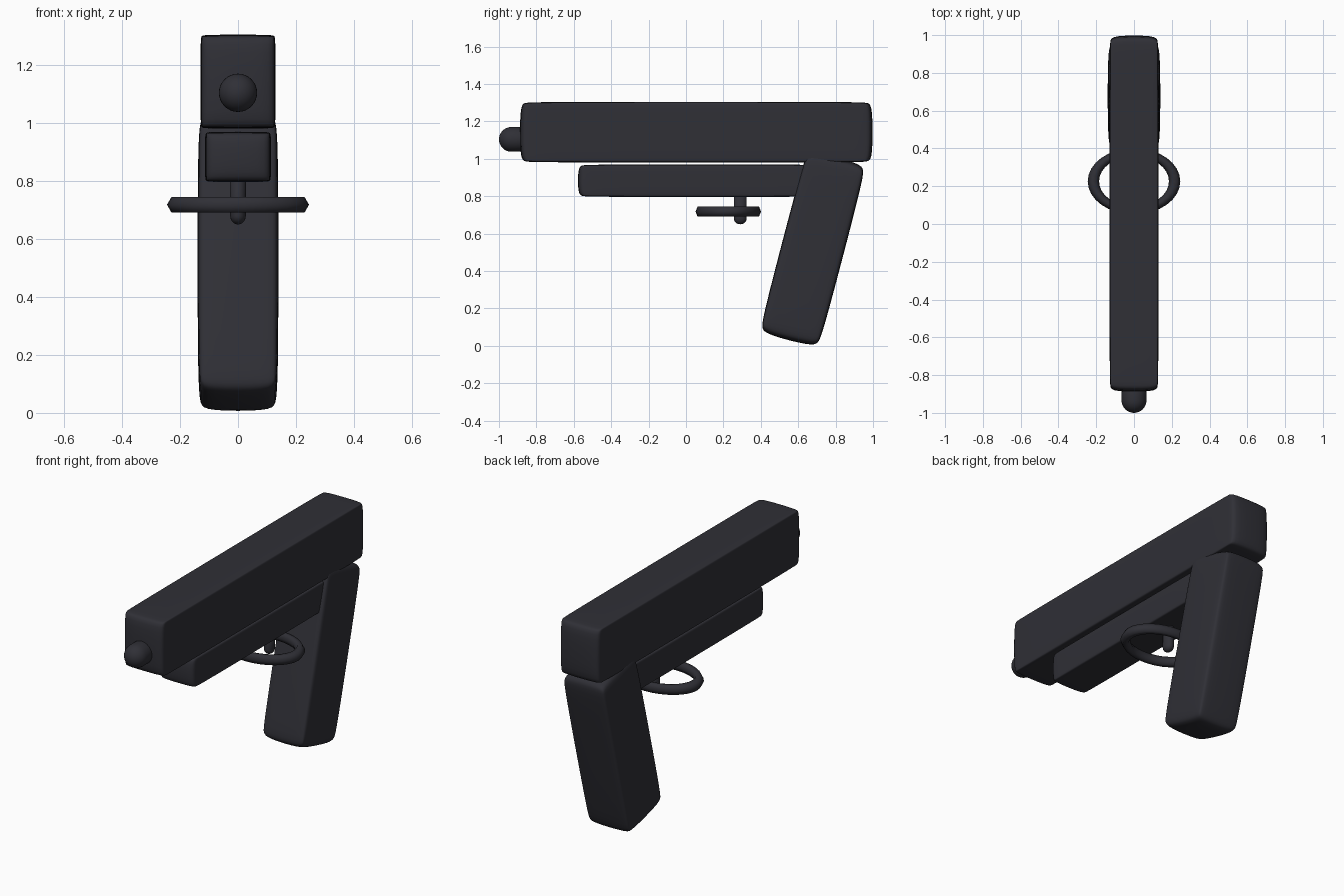
import bpy, bmesh, math
from mathutils import Matrix, Vector

if "Cube" in bpy.data.objects:
    bpy.data.objects.remove(bpy.data.objects["Cube"])

mat = bpy.data.materials.new("charcoal")
mat.diffuse_color = (0.029, 0.029, 0.037, 1)
mat.use_nodes = True
mat.node_tree.nodes["Principled BSDF"].inputs["Base Color"].default_value = mat.diffuse_color


def finish(name, bm):
    bmesh.ops.recalc_face_normals(bm, faces=bm.faces)
    me = bpy.data.meshes.new(name)
    bm.to_mesh(me)
    bm.free()
    me.materials.append(mat)
    for p in me.polygons:
        p.use_smooth = True
    ob = bpy.data.objects.new(name, me)
    bpy.context.collection.objects.link(ob)
    return ob


def soft_box(name, size, centre, bevel, tilt=0.0):
    """Unit cube bevelled, then stretched, so rounding follows the proportions."""
    bm = bmesh.new()
    bmesh.ops.create_cube(bm, size=1)
    bmesh.ops.bevel(bm, geom=bm.edges[:], offset=bevel, segments=2,
                    profile=0.5, affect='EDGES')
    m = (Matrix.Translation(centre) @ Matrix.Rotation(tilt, 4, 'X')
         @ Matrix.Diagonal((*size, 1)))
    bmesh.ops.transform(bm, matrix=m, verts=bm.verts)
    ob = finish(name, bm)
    sub = ob.modifiers.new("smooth", 'SUBSURF')
    sub.levels = sub.render_levels = 2
    return ob


def lathe_rod(name, radius, length, matrix, squash=(1, 1), steps=8, sides=32):
    """Round-ended rod along +z, dome tip at the origin."""
    bm = bmesh.new()
    pts = [(radius * math.sin(a), radius * (1 - math.cos(a)))
           for a in (i * math.pi / 2 / steps for i in range(steps + 1))]
    pts.append((radius, length))
    verts = [bm.verts.new((r, 0, z)) for r, z in pts]
    edges = [bm.edges.new(e) for e in zip(verts, verts[1:])]
    bmesh.ops.spin(bm, geom=verts + edges, cent=(0, 0, 0), axis=(0, 0, 1),
                   angle=math.tau, steps=sides)
    bmesh.ops.remove_doubles(bm, verts=bm.verts, dist=1e-5)
    bmesh.ops.holes_fill(bm, edges=[e for e in bm.edges if e.is_boundary], sides=0)
    bmesh.ops.transform(bm, matrix=matrix @ Matrix.Diagonal((*squash, 1, 1)),
                        verts=bm.verts)
    return finish(name, bm)


# Upper slide and the rail below it
soft_box("slide", (0.26, 1.89, 0.325), (0, 0.055, 1.1425), 0.05)
soft_box("lower_frame", (0.23, 1.30, 0.174), (0, 0.07, 0.883), 0.07)

# Tilted grip
low, high = Vector((0, 0.549, 0.028)), Vector((0, 0.806, 1.01))
axis = high - low
soft_box("grip", (0.28, 0.335, axis.length), (low + high) / 2, 0.10,
         -math.atan2(axis.y, axis.z))

# Muzzle and trigger
lathe_rod("muzzle", 0.066, 0.25,
          Matrix.Translation((0, -1, 1.104)) @ Matrix.Rotation(-math.pi / 2, 4, 'X'))
lathe_rod("trigger", 0.03, 0.20, Matrix.Translation((0, 0.29, 0.65)),
          squash=(0.9, 1.15))

# Oval ring around the trigger, six-sided tube
bpy.ops.mesh.primitive_torus_add(major_radius=0.215, minor_radius=0.03,
                                 major_segments=32, minor_segments=6,
                                 location=(0, 0.226, 0.718))
ring = bpy.context.object
ring.name = "trigger_ring"
ring.scale = (1, 0.715, 1)
ring.data.materials.append(mat)
bpy.ops.object.shade_smooth()
